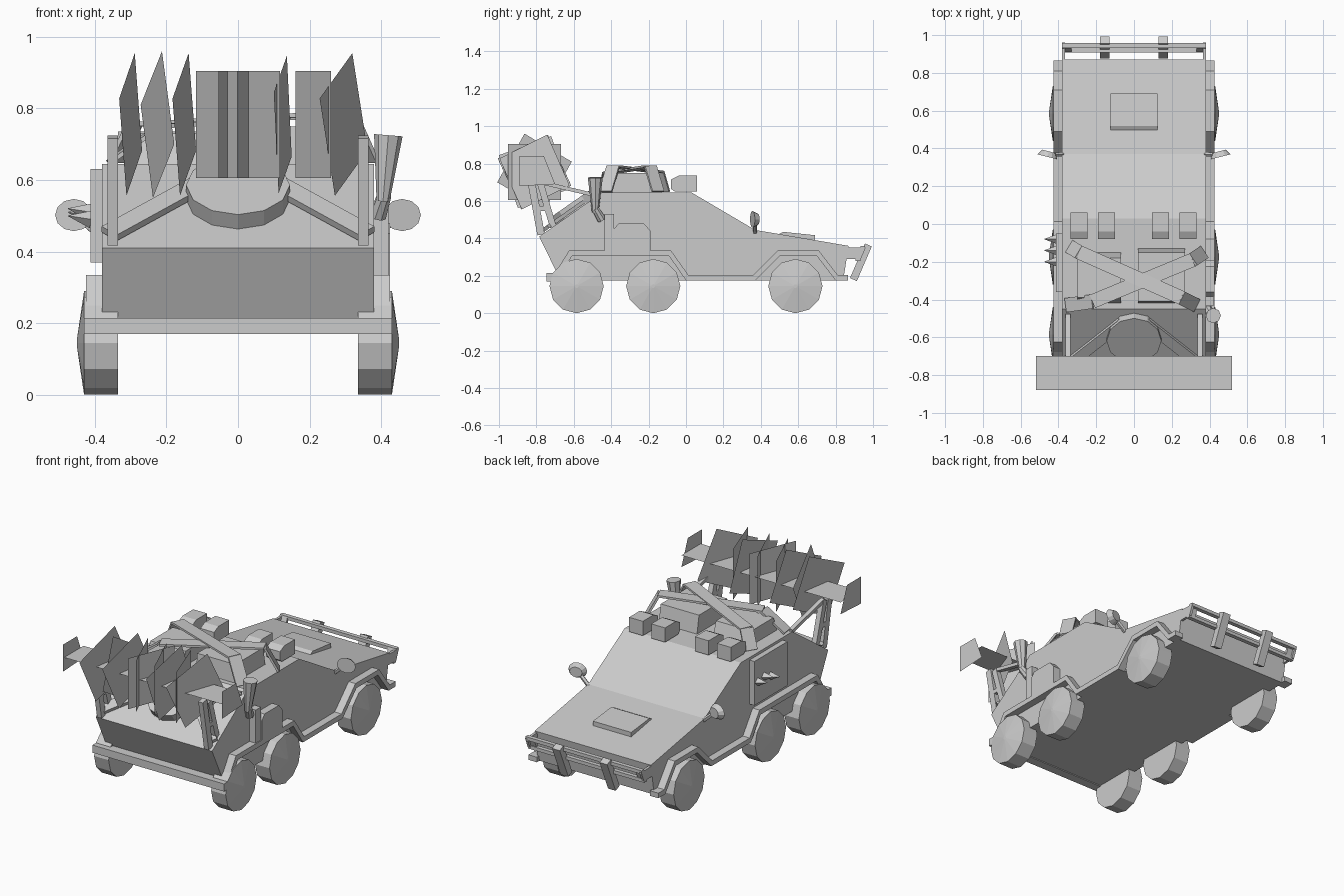
import bpy, bmesh, math
from mathutils import Vector, Matrix

if "Cube" in bpy.data.objects:
    bpy.data.objects.remove(bpy.data.objects["Cube"])

grey = bpy.data.materials.new("primer_grey")
grey.diffuse_color = (0.6, 0.6, 0.6, 1)
grey.use_nodes = True
grey.node_tree.nodes["Principled BSDF"].inputs["Base Color"].default_value = grey.diffuse_color


def finish(name, bm):
    bmesh.ops.recalc_face_normals(bm, faces=bm.faces)
    me = bpy.data.meshes.new(name)
    bm.to_mesh(me)
    bm.free()
    me.materials.append(grey)
    ob = bpy.data.objects.new(name, me)
    bpy.context.collection.objects.link(ob)
    return ob


def prism(name, pts, x0, x1):
    """Side outline (y, z) extruded from x0 to x1."""
    bm = bmesh.new()
    a = [bm.verts.new((x0, y, z)) for y, z in pts]
    b = [bm.verts.new((x1, y, z)) for y, z in pts]
    bm.faces.new(a)
    bm.faces.new(b)
    n = len(pts)
    for i in range(n):
        j = (i + 1) % n
        bm.faces.new((a[i], a[j], b[j], b[i]))
    return finish(name, bm)


def box(name, x, y, z):
    return prism(name, [(y[0], z[0]), (y[1], z[0]), (y[1], z[1]), (y[0], z[1])], *x)


def rod(name, p, q, r1, r2, sides):
    """Cylinder or cone between two points."""
    p, q = Vector(p), Vector(q)
    d = q - p
    m = Matrix.Translation((p + q) / 2) @ d.to_track_quat('Z', 'Y').to_matrix().to_4x4()
    bm = bmesh.new()
    bmesh.ops.create_cone(bm, cap_ends=True, segments=sides, radius1=r1, radius2=r2,
                          depth=d.length, matrix=m)
    return finish(name, bm)


def plank(name, p, q, w, t, up=(0, 0, 1)):
    """Flat board between two points, its wide face turned to 'up'."""
    p, q = Vector(p), Vector(q)
    d = (q - p).normalized()
    s = d.cross(Vector(up)).normalized()
    n = s.cross(d)
    m = Matrix((d, s, n)).transposed().to_4x4()
    m.translation = (p + q) / 2
    bm = bmesh.new()
    bmesh.ops.create_cube(bm, size=1, matrix=m @ Matrix.Diagonal(((q - p).length, w, t, 1)))
    return finish(name, bm)


def quad(name, pts):
    bm = bmesh.new()
    bm.faces.new([bm.verts.new(p) for p in pts])
    return finish(name, bm)


# Hull
prism("body", [(-.69, .175), (-.69, .215), (-.785, .41), (-.45, .645), (.03, .645), (.37, .445),
               (.87, .36), (.84, .175)], -.38, .38)
box("rear_bumper", (-.43, .43), (-.745, -.69), (.17, .215))
prism("hood_scoop", [(.49, .42), (.52, .435), (.69, .417), (.69, .37), (.5, .38)], -.125, .125)

# Fender trim following the wheel arches
arch = [(-.74, .215), (-.70, .215), (-.625, .335), (-.08, .335), (.012, .205), (.36, .205),
        (.49, .335), (.71, .335), (.81, .205), (.865, .205)]
trim = arch + [(.865, .175), (.80, .175), (.70, .305), (.50, .305), (.37, .175),
               (0, .175), (-.09, .305), (-.61, .305), (-.69, .175), (-.74, .175)]

for s, side in ((-1, "left"), (1, "right")):
    prism(side + "_fender_trim", trim, s * .37, s * .425)

    # Wheels with a shallow domed hub
    for y in (-.585, -.175, .585):
        rod(side + "_wheel", (s * .335, y, .145), (s * .43, y, .145), .145, .145, 12)
        rod(side + "_hub", (s * .43, y, .145), (s * .45, y, .145), .145, .01, 12)

    # Wing mirror
    rod(side + "_mirror_stalk", (s * .37, .37, .43), (s * .45, .365, .5), .012, .012, 5)
    bm = bmesh.new()
    bmesh.ops.create_cone(bm, cap_ends=True, segments=12, radius1=.045, radius2=.03, depth=.03,
                          matrix=Matrix.Translation((s * .455, .37, .502))
                          @ Matrix.Rotation(s * .25, 4, 'Z')
                          @ Matrix.Diagonal((1.2, 1, 1, 1)) @ Matrix.Rotation(-math.pi / 2, 4, 'X'))
    finish(side + "_mirror", bm)

    # Rotor support truss
    x = s * .35
    plank(side + "_rotor_arm", (x, -.775, .42), (x, -.83, .72), .03, .04)
    plank(side + "_rotor_brace", (x, -.71, .46), (x, -.78, .70), .03, .035)
    plank(side + "_rotor_tie", (x, -.80, .56), (x, -.74, .56), .03, .025)
    plank(side + "_rotor_stay", (x, -.48, .63), (x, -.78, .70), .025, .02)

    # Boards on the sloping back
    plank(side + "_back_board", (s * .36, -.755, .45), (s * .06, -.52, .615), .06, .02,
          (0, -.57, .82))

    # Front guard: uprights and side arms
    plank(side + "_guard_upright", (s * .155, .975, .365), (s * .155, .895, .18), .05, .04, (0, 1, 0))
    prism(side + "_guard_arm", [(.79, .29), (.80, .355), (.96, .35), (.935, .29)],
          s * .365, s * .38)
    plank(side + "_guard_post", (s * .355, .94, .355), (s * .355, .915, .29), .05, .015, (0, 1, 0))

# Front guard rails
plank("guard_top_rail", (-.38, .945, .35), (.38, .945, .35), .025, .02)
plank("guard_low_rail", (-.38, .92, .29), (.38, .92, .29), .025, .02)

# Roof lamps
for x in (-.29, -.145, .14, .285):
    prism("roof_lamp", [(-.08, .665), (-.08, .715), (-.04, .735), (.06, .735), (.06, .65),
                        (-.06, .65)], x - .045, x + .045)

# Roof cargo held by crossed bent boards
prism("left_crate", [(-.42, .64), (-.39, .73), (-.18, .73), (-.15, .64)], -.30, -.07)
prism("right_crate", [(-.42, .64), (-.41, .75), (-.15, .75), (-.13, .64)], .02, .27)
for name, pts in (("board_a", [(-.34, -.12, .65), (-.29, -.15, .755), (.25, -.39, .785), (.33, -.43, .65)]),
                  ("board_b", [(-.36, -.43, .65), (-.22, -.41, .75), (.31, -.19, .785), (.37, -.15, .65)])):
    for p, q in zip(pts, pts[1:]):
        plank(name, p, q, .075, .012)

# Spare wheel on the sloping back
n = Vector((0, -.57, .82))
c = Vector((0, -.59, .545))
rod("spare_wheel", c - n * .03, c + n * .05, .145, .145, 12)

# Right side stowage and exhaust
prism("side_box", [(-.385, .335), (-.385, .45), (-.36, .48), (-.225, .48), (-.19, .44),
                   (-.19, .335)], .37, .425)
prism("side_tank", [(-.435, .335), (-.435, .53), (-.385, .53), (-.385, .335)], .37, .42)
rod("exhaust_pipe", (.39, -.45, .50), (.41, -.485, .56), .025, .02, 8)
rod("exhaust_flare", (.405, -.485, .54), (.42, -.485, .725), .018, .04, 8)

# Left side armour plate with spikes
box("armour_plate", (-.412, -.38), (-.36, -.05), (.37, .63))
for y, z in ((-.08, .50), (-.14, .51), (-.20, .49)):
    rod("armour_spike", (-.41, y, z), (-.475, y, z + .01), .025, .001, 4)

# Rotor blades: upright square sheets, (x, half width seen from the back, in-plane turn, handedness)
cy, cz = -.81, .755
for x, w, deg, hand in ((-.30, .032, 25, 1), (-.225, .047, 30, -1), (-.15, .033, 25, 1),
                        (-.06, .058, 0, -1), (0, .055, 0, 1), (.06, .058, 0, -1),
                        (.125, .025, 20, 1), (.21, .05, 0, -1), (.295, .067, 25, 1)):
    t = math.radians(deg)
    sx = w / (.15 * (math.cos(t) + math.sin(t)))
    d = Vector((sx, hand * math.sqrt(1 - sx * sx), 0))
    up = Vector((0, 0, 1))
    pts = []
    for k in range(4):
        a = t + math.pi / 4 + k * math.pi / 2
        pts.append(Vector((x, cy, cz)) + .212 * (math.cos(a) * d + math.sin(a) * up))
    quad("rotor_blade", pts)

# Rotor axle sheet with end plates
quad("rotor_axle", [(-.52, -.88, .76), (.52, -.88, .76), (.52, -.70, .76), (-.52, -.70, .76)])
for x in (-.52, .52):
    quad("rotor_end_plate", [(x, -.89, .68), (x, -.89, .84), (x, -.76, .84), (x, -.70, .69)])
